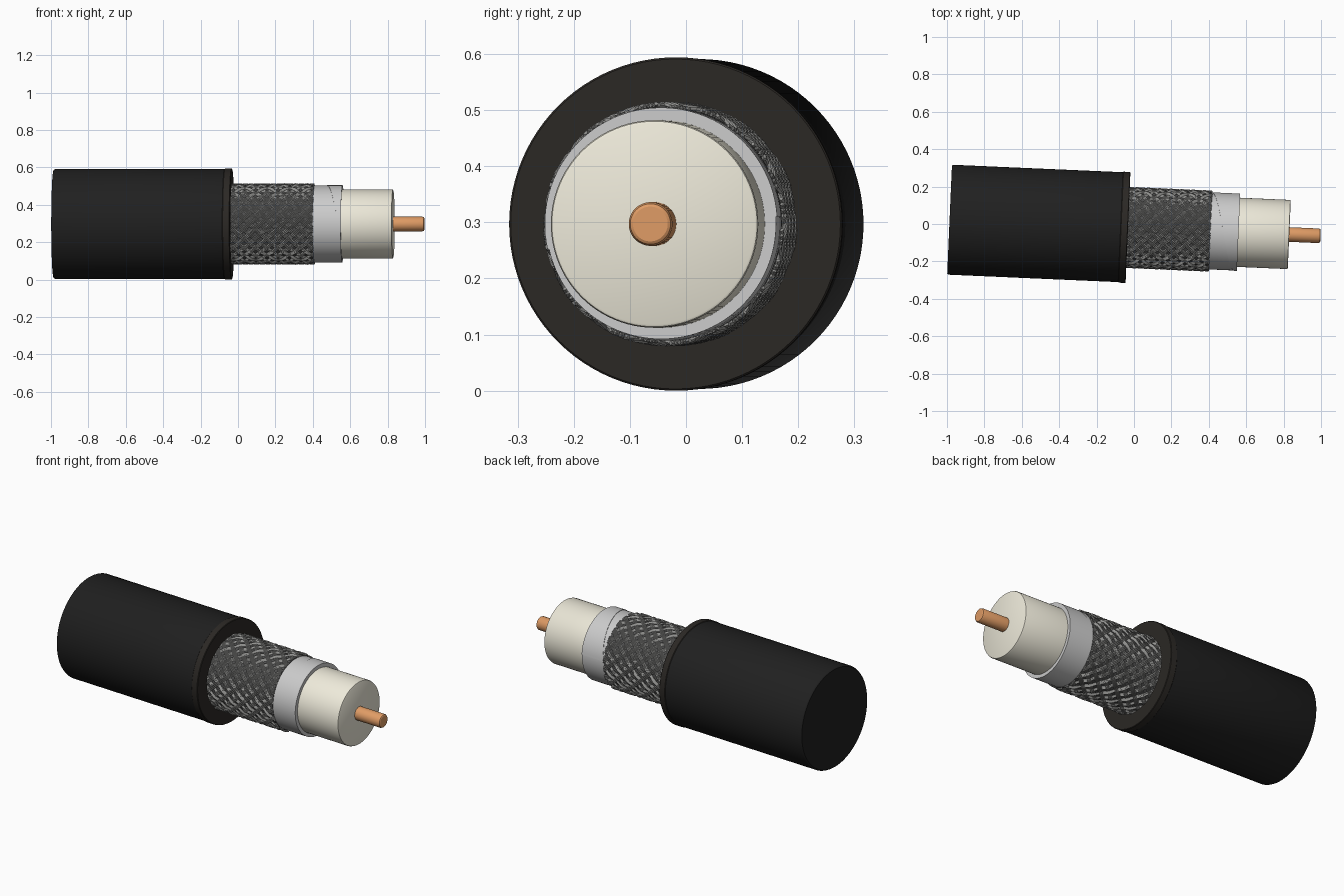
import bpy, bmesh, math
from mathutils import Matrix

if "Cube" in bpy.data.objects:
    bpy.data.objects.remove(bpy.data.objects["Cube"])

# The cable axis runs along local X, yawed slightly to the right
PLACE = Matrix.Translation((0, -0.02, 0.297)) @ Matrix.Rotation(math.radians(-2.5), 4, 'Z')


def material(name, r, g, b):
    m = bpy.data.materials.new(name)
    m.diffuse_color = (r, g, b, 1)
    m.use_nodes = True
    m.node_tree.nodes["Principled BSDF"].inputs["Base Color"].default_value = m.diffuse_color
    return m


BLACK = material("black_rubber", 0.014, 0.014, 0.014)
CUT = material("cut_rubber", 0.024, 0.021, 0.018)
BRAID = material("braid_metal", 0.30, 0.30, 0.29)
BRAID_DARK = material("braid_gaps", 0.08, 0.08, 0.08)
FOIL = material("foil_metal", 0.70, 0.70, 0.69)
IVORY = material("ivory_plastic", 0.85, 0.82, 0.70)
COPPER = material("copper", 0.74, 0.33, 0.13)


def finish(name, bm, mat):
    bmesh.ops.transform(bm, matrix=PLACE, verts=bm.verts)
    me = bpy.data.meshes.new(name)
    bm.to_mesh(me)
    bm.free()
    ob = bpy.data.objects.new(name, me)
    bpy.context.collection.objects.link(ob)
    me.materials.append(mat)
    bpy.ops.object.select_all(action='DESELECT')
    ob.select_set(True)
    bpy.context.view_layer.objects.active = ob
    bpy.ops.object.shade_smooth_by_angle(angle=math.radians(30))
    return ob


def lathe(name, profile, mat, segs=96, closed=False):
    """Spin (x, radius) points about X; open profiles get capped ends."""
    bm = bmesh.new()
    rings = []
    for x, r in profile:
        rings.append([bm.verts.new((x, r * math.cos(a), r * math.sin(a)))
                      for a in (2 * math.pi * i / segs for i in range(segs))])
    pairs = list(zip(rings, rings[1:]))
    if closed:
        pairs.append((rings[-1], rings[0]))
    else:
        bm.faces.new(rings[0])
        bm.faces.new(rings[-1])
    for a, b in pairs:
        for i in range(segs):
            j = (i + 1) % segs
            bm.faces.new((a[i], a[j], b[j], b[i]))
    bmesh.ops.recalc_face_normals(bm, faces=bm.faces)
    return finish(name, bm, mat)


# Outer jacket and the cut collar at its open end
lathe("outer_jacket", [(-0.987, 0.287), (-0.984, 0.291), (-0.978, 0.294), (-0.06, 0.294)], BLACK)
lathe("jacket_cut_collar", [(-0.072, 0.20), (-0.072, 0.294), (-0.069, 0.297),
                            (-0.035, 0.297), (-0.032, 0.294), (-0.032, 0.20)], CUT, closed=True)

# Inner layers, each longer and thinner than the one outside it
lathe("braid_backing", [(-0.06, 0.208), (0.408, 0.208)], BRAID_DARK)
lathe("foil_shield", [(0.36, 0.205), (0.558, 0.205)], FOIL)
lathe("dielectric_core", [(0.5, 0.185), (0.824, 0.185), (0.829, 0.183), (0.831, 0.179)], IVORY)
lathe("centre_conductor", [(0.8, 0.039), (0.988, 0.039), (0.995, 0.036), (0.998, 0.031)], COPPER, 48)

# Helical overlap of the foil tape
bm = bmesh.new()
rows = []
for i in range(49):
    t = i / 48
    a = math.pi * (0.02 + 1.05 * t)
    x0 = 0.41 + 0.147 * t
    rows.append([bm.verts.new((x, r * math.cos(a), r * math.sin(a)))
                 for x, r in ((x0, 0.205), (x0, 0.2075), (0.5595, 0.2075), (0.5595, 0.204))])
for p, q in zip(rows, rows[1:]):
    for k in range(3):
        bm.faces.new((p[k], q[k], q[k + 1], p[k + 1]))
bmesh.ops.recalc_face_normals(bm, faces=bm.faces)
finish("foil_overlap", bm, FOIL)

# Woven braid: bundles of wires wind both ways, passing over and under
CARRIERS, WIRES, STEPS = 24, 3, 60
X0, X1, TWIST, WIRE_R = -0.05, 0.408, 2.0, 0.0045
for name, way in (("braid_wires_a", 1), ("braid_wires_b", -1)):
    bm = bmesh.new()
    for c in range(CARRIERS):
        for w in range(WIRES):
            start = 2 * math.pi * c / CARRIERS + (w - 1) * 0.046
            prev = None
            for s in range(STEPS + 1):
                t = s / STEPS
                a = start + way * TWIST * t
                weave = math.cos(CARRIERS * TWIST * t + math.pi * c)
                r = 0.2105 + 0.003 * weave * way
                x = X0 + (X1 - X0) * t
                ring = []
                for dr, da, dx in ((1, 0, 0), (0, 1, -way), (-1, 0, 0), (0, -1, way)):
                    ang = a + da * WIRE_R * 0.7 / r
                    rr = r + dr * WIRE_R
                    ring.append(bm.verts.new((x + dx * WIRE_R * 0.7, rr * math.cos(ang), rr * math.sin(ang))))
                if prev:
                    for k in range(4):
                        j = (k + 1) % 4
                        bm.faces.new((prev[k], prev[j], ring[j], ring[k]))
                else:
                    bm.faces.new(ring)
                prev = ring
            bm.faces.new(prev)
    bmesh.ops.recalc_face_normals(bm, faces=bm.faces)
    finish(name, bm, BRAID)
